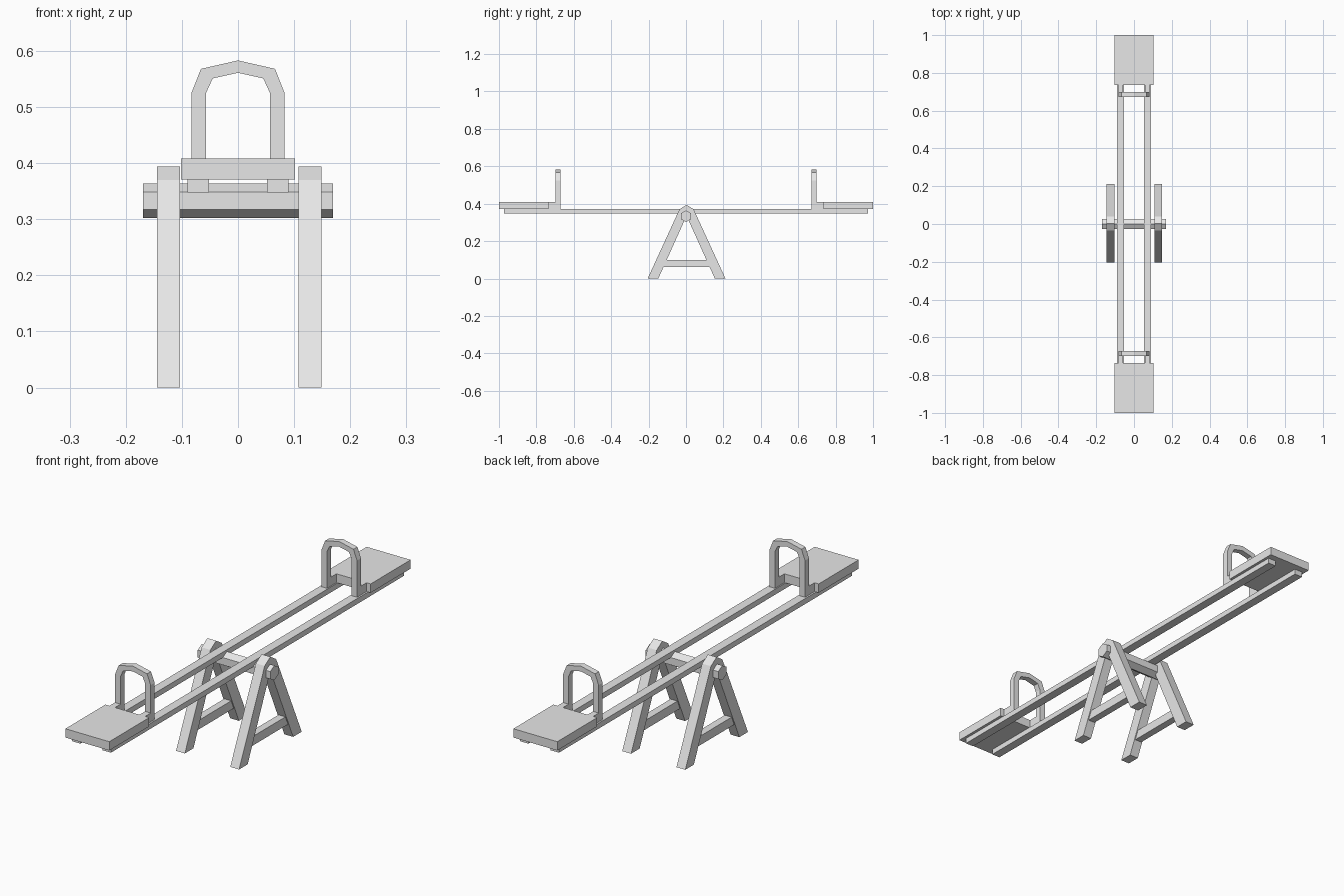
import bpy
import bmesh

old = bpy.data.objects.get("Cube")
if old:
    bpy.data.objects.remove(old, do_unlink=True)

# Single painted finish
grey = bpy.data.materials.new("light_grey")
grey.use_nodes = True
colour = (0.8, 0.8, 0.8, 1)
grey.diffuse_color = colour
grey.node_tree.nodes["Principled BSDF"].inputs["Base Color"].default_value = colour


def prism(name, outline, axis, lo, hi):
    """Extrude an outline along x (outline is y, z) or along y (outline is x, z)."""
    def place(a, b, t):
        return (t, a, b) if axis == "x" else (a, t, b)
    bm = bmesh.new()
    start = [bm.verts.new(place(a, b, lo)) for a, b in outline]
    end = [bm.verts.new(place(a, b, hi)) for a, b in outline]
    n = len(outline)
    bm.faces.new(start)
    bm.faces.new(end[::-1])
    for i in range(n):
        j = (i + 1) % n
        bm.faces.new((start[j], start[i], end[i], end[j]))
    bmesh.ops.recalc_face_normals(bm, faces=bm.faces)
    mesh = bpy.data.meshes.new(name)
    bm.to_mesh(mesh)
    bm.free()
    mesh.materials.append(grey)
    obj = bpy.data.objects.new(name, mesh)
    bpy.context.collection.objects.link(obj)
    return obj


def box(name, x, y, z):
    outline = [(y[0], z[0]), (y[1], z[0]), (y[1], z[1]), (y[0], z[1])]
    return prism(name, outline, "x", x[0], x[1])


def span(a, b, sign):
    return sorted((a * sign, b * sign))


def mirrored(half):
    """Complete a half outline whose last point lies on the centre line."""
    return half + [(-a, b) for a, b in half[-2::-1]]


# Hexagonal axle with a point on top
r, zc = 0.031, 0.333
w = r * 0.866
hexagon = [(0, zc + r), (w, zc + r / 2), (w, zc - r / 2),
           (0, zc - r), (-w, zc - r / 2), (-w, zc + r / 2)]
prism("axle", hexagon, "x", -0.169, 0.169)

# A-shaped supports
outer = mirrored([(-0.208, 0), (-0.038, 0.37), (0, 0.394)])
inner = mirrored([(-0.151, 0), (0, 0.335)])
frame = [(y + 0.003, z) for y, z in outer + inner[::-1]]
for side, s in (("left", 1), ("right", -1)):
    mid = s * 0.126 + 0.002
    prism(side + "_support", frame, "x", mid - 0.0205, mid + 0.0205)
    box(side + "_support_crossbar", (mid - 0.016, mid + 0.016),
        (-0.125, 0.131), (0.062, 0.1))
    # Long beam rails
    box(side + "_rail", span(0.052, 0.09, s), (-0.972, 0.972), (0.348, 0.371))

# Seats and arched handles at both ends
arch = mirrored([(-0.083, 0.371), (-0.083, 0.525), (-0.066, 0.568), (0, 0.583)])
hole = mirrored([(-0.057, 0.371), (-0.057, 0.525), (-0.045, 0.551), (0, 0.561)])
for end, e in (("front", -1), ("back", 1)):
    box(end + "_seat", (-0.102, 0.102), span(0.735, 1.0, e), (0.371, 0.408))
    prism(end + "_handle", arch + hole[::-1], "y", *span(0.672, 0.698, e))
    for side, s in (("left", 1), ("right", -1)):
        box(end + "_handle_" + side + "_foot", span(0.057, 0.083, s),
            span(0.697, 0.736, e), (0.371, 0.408))
